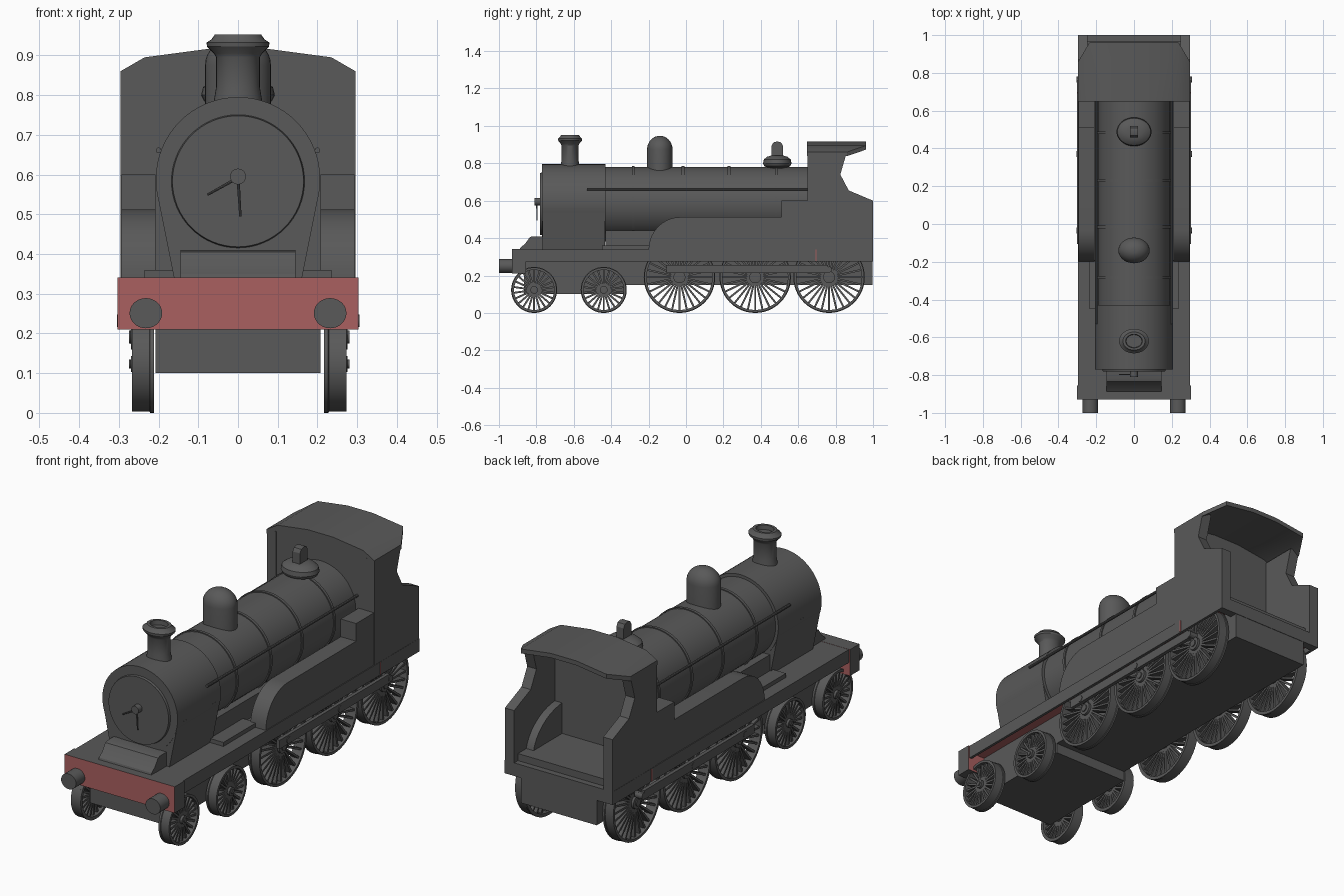
import bpy, bmesh, math
from mathutils import Matrix, Vector

if "Cube" in bpy.data.objects:
    bpy.data.objects.remove(bpy.data.objects["Cube"])


def material(name, rgb):
    m = bpy.data.materials.new(name)
    m.diffuse_color = (*rgb, 1)
    m.use_nodes = True
    m.node_tree.nodes["Principled BSDF"].inputs["Base Color"].default_value = m.diffuse_color
    return m


GREY = material("dark_grey", (0.10, 0.10, 0.10))
RED = material("dull_red", (0.40, 0.115, 0.115))


def finish(name, bm, mats=(GREY,), rule=None):
    bmesh.ops.recalc_face_normals(bm, faces=bm.faces)
    if rule:
        for f in bm.faces:
            f.material_index = 1 if rule(f.normal) else 0
    me = bpy.data.meshes.new(name)
    bm.to_mesh(me)
    bm.free()
    for m in mats:
        me.materials.append(m)
    ob = bpy.data.objects.new(name, me)
    bpy.context.collection.objects.link(ob)
    return ob


def add_box(bm, x, y, z):
    size = (x[1] - x[0], y[1] - y[0], z[1] - z[0])
    mid = Vector((sum(x) / 2, sum(y) / 2, sum(z) / 2))
    return bmesh.ops.create_cube(bm, size=1, matrix=Matrix.Translation(mid) @ Matrix.Diagonal((*size, 1)))


def box(name, x, y, z, **kw):
    bm = bmesh.new()
    add_box(bm, x, y, z)
    return finish(name, bm, **kw)


def prism(name, pts, axis, a, b):
    """Extrude an outline along x (points are y,z) or along y (points are x,z)."""
    bm = bmesh.new()
    place = (lambda p, t: (t, p[0], p[1])) if axis == 'x' else (lambda p, t: (p[0], t, p[1]))
    ends = [[bm.verts.new(place(p, t)) for p in pts] for t in (a, b)]
    bm.faces.new(ends[0])
    bm.faces.new(ends[1][::-1])
    n = len(pts)
    for i in range(n):
        j = (i + 1) % n
        bm.faces.new((ends[0][i], ends[0][j], ends[1][j], ends[1][i]))
    return finish(name, bm)


def add_lathe(bm, prof, n, mat):
    """Revolve (radius, height) points round local z, capping both ends."""
    rings = [[bm.verts.new(mat @ Vector((r * math.cos(2 * math.pi * i / n), r * math.sin(2 * math.pi * i / n), h)))
              for i in range(n)] for r, h in prof]
    for p, q in zip(rings, rings[1:]):
        for i in range(n):
            bm.faces.new((p[i], p[(i + 1) % n], q[(i + 1) % n], q[i]))
    if prof[0] != prof[-1]:
        bm.faces.new(rings[0][::-1])
        bm.faces.new(rings[-1])
    else:
        bmesh.ops.remove_doubles(bm, verts=rings[0] + rings[-1], dist=1e-6)


def lathe(name, prof, n=32, loc=(0, 0, 0), rot=None, scale=(1, 1, 1)):
    bm = bmesh.new()
    add_lathe(bm, prof, n, Matrix.Translation(loc) @ Matrix.Diagonal((*scale, 1)) @ (rot or Matrix()))
    return finish(name, bm)


ALONG_Y = Matrix.Rotation(-math.pi / 2, 4, 'X')
ALONG_X = Matrix.Rotation(math.pi / 2, 4, 'Y')
AXIS_Z = 0.588

# Boiler, smokebox, bands and door
lathe("smokebox", [(0.207, -0.77), (0.207, -0.43)], 64, (0, 0, AXIS_Z), ALONG_Y)
lathe("boiler", [(0.192, -0.43), (0.192, 0.66)], 64, (0, 0, AXIS_Z), ALONG_Y)
for y in (-0.283, -0.016, 0.23, 0.483):
    lathe("boiler_band", [(0.197, y - 0.007), (0.197, y + 0.007)], 64, (0, 0, AXIS_Z), ALONG_Y)
prism("smokebox_saddle", [(-0.205, 0.56), (-0.16, 0.335), (0.16, 0.335), (0.205, 0.56)], 'y', -0.768, -0.432)
box("boiler_base", (-0.16, 0.16), (-0.43, 0.65), (0.335, 0.44))
lathe("smokebox_door", [(0.168, -0.768), (0.165, -0.781)], 64, (0, 0, 0.583), ALONG_Y)
lathe("door_hub", [(0.02, -0.81), (0.02, -0.78)], 20, (0, 0, 0.595), ALONG_Y)
for dx, dz in ((-0.077, -0.043), (0.006, -0.098)):
    d = Vector((dx, 0, dz))
    lathe("door_handle", [(0.004, 0), (0.003, d.length)], 8, (0, -0.797, 0.592),
          d.to_track_quat('Z', 'Y').to_matrix().to_4x4())

# Boiler-top fittings, slightly wider than long
WIDE = (1.22, 1, 1)
lathe("chimney", [(0.052, 0.77), (0.045, 0.82), (0.045, 0.895), (0.05, 0.905), (0.064, 0.922),
                  (0.065, 0.932), (0.055, 0.94), (0.048, 0.952), (0.036, 0.952), (0.034, 0.93)],
      32, (0, -0.62, 0), scale=WIDE)
dome = [(0.068, 0.74), (0.068, 0.875)]
dome += [(0.068 * math.cos(t), 0.875 + 0.072 * math.sin(t)) for t in [k * math.pi / 16 for k in range(1, 8)]]
lathe("steam_dome", dome, 32, (0, -0.14, 0), scale=WIDE)
lathe("safety_valve_base", [(0.045, 0.75), (0.048, 0.775), (0.07, 0.785), (0.076, 0.80), (0.072, 0.82),
                            (0.055, 0.835), (0.03, 0.842)], 32, (0, 0.488, 0), scale=WIDE)
prism("safety_valve", [(0.458, 0.83), (0.518, 0.83), (0.518, 0.895), (0.508, 0.912), (0.488, 0.917),
                       (0.468, 0.912), (0.458, 0.895)], 'x', -0.02, 0.02)

# Running board with valances, red beneath
box("running_board", (-0.285, 0.285), (-0.92, 0.99), (0.305, 0.34), mats=(GREY, RED), rule=lambda n: n.z < -0.5)
box("front_beam", (-0.303, 0.303), (-0.93, -0.855), (0.21, 0.341), mats=(GREY, RED), rule=lambda n: abs(n.y) > 0.5)
box("rear_beam", (-0.297, 0.297), (0.96, 1.0), (0.275, 0.34))
prism("front_cover", [(-0.89, 0.335), (-0.885, 0.35), (-0.86, 0.37), (-0.835, 0.405), (-0.82, 0.41),
                      (-0.765, 0.41), (-0.765, 0.335)], 'x', -0.145, 0.145)

# Underframe
prism("underframe", [(-0.865, 0.10), (-0.32, 0.10), (-0.32, 0.15), (0.998, 0.15), (0.998, 0.31), (-0.865, 0.31)],
      'x', -0.208, 0.208)

# Cab floor, front wall and roof
box("cab_floor", (-0.25, 0.25), (0.65, 0.97), (0.335, 0.375))
roof = [(-0.296, 0.86), (-0.235, 0.895), (-0.07, 0.917), (0.07, 0.917), (0.235, 0.895), (0.296, 0.86)]
prism("cab_front", [(-0.294, 0.34)] + [(x * 0.993, z - 0.003) for x, z in roof] + [(0.294, 0.34)], 'y', 0.651, 0.68)
bm = bmesh.new()
rows = []
for x, z in roof:
    back = 0.86 if abs(x) > 0.25 else 0.962
    rows.append([bm.verts.new(p) for p in ((x, 0.648, z), (x, back, z), (x, back, z - 0.022), (x, 0.648, z - 0.022))])
for p, q in zip(rows, rows[1:]):
    for i in range(4):
        bm.faces.new((p[i], p[(i + 1) % 4], q[(i + 1) % 4], q[i]))
bm.faces.new(rows[0])
bm.faces.new(rows[-1])
finish("cab_roof", bm)

# Outlines shared by both sides
cab_side = [(0.65, 0.338), (1.0, 0.338), (1.0, 0.60), (0.87, 0.655), (0.825, 0.74), (0.86, 0.86), (0.65, 0.86)]
arc = [k * math.pi / 20 for k in range(11)]
splasher = [(-0.03 - 0.17 * math.cos(t), 0.338 + 0.174 * math.sin(t)) for t in arc]
splasher += [(0.51, 0.512), (0.51, 0.60), (0.655, 0.60), (0.655, 0.338)]
inner_arch = [(0.66, 0.338)] + [(0.66 + 0.25 * math.sin(t), 0.338 + 0.19 * math.cos(t)) for t in arc]


def wheel(name, x, y, r, spokes):
    """Open spoked wheel with a thin deep rim and an inner flange."""
    bm = bmesh.new()
    s = 1 if x > 0 else -1
    m = Matrix.Translation((x, y, r + 0.003)) @ ALONG_X @ Matrix.Diagonal((1, 1, s, 1))
    ri = r - 0.013
    add_lathe(bm, [(ri, -0.028), (r + 0.003, -0.028), (r + 0.003, -0.018), (r, -0.016), (r, 0.028),
                   (ri, 0.028), (ri, -0.028)], 48, m)
    add_lathe(bm, [(r * 0.17, -0.028), (r * 0.17, 0.03), (r * 0.09, 0.031), (r * 0.09, 0.036)], 20, m)
    for k in range(spokes):
        turn = m @ Matrix.Rotation(2 * math.pi * k / spokes, 4, 'Z')
        vs = add_box(bm, (r * 0.14, ri + 0.003), (-0.005, 0.005), (-0.016, 0.018))['verts']
        bmesh.ops.transform(bm, matrix=turn, verts=vs)
    finish(name, bm)


for s, side in ((-1, "left"), (1, "right")):
    def span(a, b):
        return tuple(sorted((s * a, s * b)))

    # Body sides
    prism(side + "_cab_side", cab_side, 'x', s * 0.245, s * 0.296)
    prism(side + "_splasher", splasher, 'x', s * 0.208, s * 0.293)
    prism(side + "_cab_arch", inner_arch, 'x', s * 0.205, s * 0.25)
    box(side + "_valance", span(0.284, 0.297), (-0.925, 0.995), (0.275, 0.34))
    box(side + "_valance_stripe", span(0.295, 0.299), (0.692, 0.698), (0.278, 0.338), mats=(RED,))
    box(side + "_boiler_step", span(0.15, 0.235), (-0.45, -0.19), (0.338, 0.36))
    lathe(side + "_handrail", [(0.007, -0.53), (0.007, 0.655)], 10, (s * 0.20, 0, 0.661), ALONG_Y)
    # Buffers
    lathe(side + "_buffer", [(0.038, -1.0), (0.038, -0.925)], 28, (s * 0.232, 0, 0.251), ALONG_Y, (1.08, 1, 1))
    # Wheels and coupling rod
    wx = s * 0.242 + 0.003
    for y in (-0.812, -0.44):
        wheel(side + "_front_wheel", wx, y, 0.12, 22)
    for y in (-0.035, 0.37, 0.765):
        wheel(side + "_driving_wheel", wx, y, 0.188, 28)
        lathe(side + "_crank_pin", [(0.016, -0.02), (0.016, 0.022)], 12, (s * 0.284, y, 0.232), ALONG_X)
    box(side + "_coupling_rod", span(0.285, 0.303), (-0.105, 0.76), (0.213, 0.257))

# Smooth round parts, keep edges sharp
for ob in bpy.context.scene.objects:
    ob.select_set(True)
    bpy.context.view_layer.objects.active = ob
bpy.ops.object.shade_smooth_by_angle(angle=math.radians(30))
